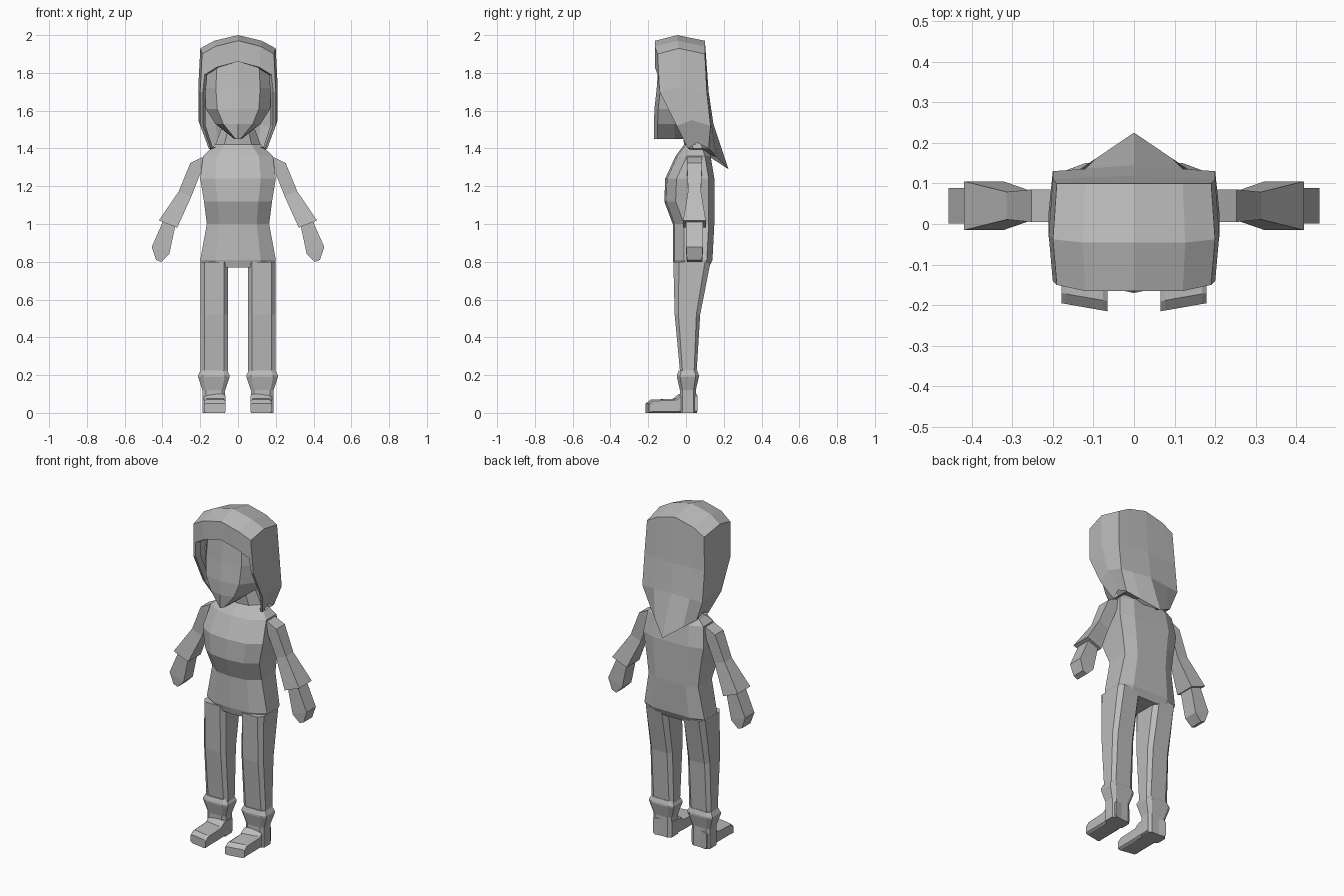
import bpy, bmesh
from mathutils import Vector

cube = bpy.data.objects.get("Cube")
if cube:
    bpy.data.objects.remove(cube)

grey = bpy.data.materials.new("plain_grey")
grey.use_nodes = True
colour = (0.5, 0.5, 0.5, 1)
grey.diffuse_color = colour
grey.node_tree.nodes["Principled BSDF"].inputs["Base Color"].default_value = colour

ACROSS, DEPTH, UP = Vector((1, 0, 0)), Vector((0, 1, 0)), Vector((0, 0, 1))


def point(x, y, z):
    return Vector((x, y, z))


def bridge(bm, rows, closed):
    """Join neighbouring rows of points with quads and return the row vertices."""
    strips = [[bm.verts.new(corner) for corner in row] for row in rows]
    for lower, upper in zip(strips, strips[1:]):
        count = len(lower)
        for i in range(count if closed else count - 1):
            j = (i + 1) % count
            bm.faces.new((lower[i], lower[j], upper[j], upper[i]))
    return strips


def finish(name, bm):
    bmesh.ops.recalc_face_normals(bm, faces=bm.faces)
    mesh = bpy.data.meshes.new(name)
    bm.to_mesh(mesh)
    bm.free()
    mesh.materials.append(grey)
    part = bpy.data.objects.new(name, mesh)
    bpy.context.collection.objects.link(part)


def weld(bm):
    bmesh.ops.remove_doubles(bm, verts=bm.verts, dist=0.001)


def symmetric(name, *panels, caps=False):
    """Skin the left half and weld its reflection to it."""
    bm = bmesh.new()
    for rows in panels:
        strips = bridge(bm, rows, closed=False)
        if caps:
            bm.faces.new(strips[0])
            bm.faces.new(strips[-1])
    weld(bm)
    everything = bm.verts[:] + bm.edges[:] + bm.faces[:]
    bmesh.ops.mirror(bm, geom=everything, axis='X', merge_dist=0.001)
    weld(bm)
    finish(name, bm)


def pair(name, rings):
    """Capped loft, built once on each side."""
    for side, sign in (("left", 1), ("right", -1)):
        bm = bmesh.new()
        strips = bridge(bm, [[point(sign * p.x, p.y, p.z) for p in ring] for ring in rings], closed=True)
        bm.faces.new(strips[0])
        bm.faces.new(strips[-1])
        weld(bm)
        finish(f"{side}_{name}", bm)


def ring(centre, u, v, cut=0.7):
    """Rectangle spanned by u and v, with its corners cut off."""
    corners = []
    for a, b in ((u, v), (v, -u), (-u, -v), (-v, u)):
        corners += [centre + a + b * cut, centre + a * cut + b]
    return corners


def half_ring(z, width, front, back):
    """Left half of a torso section, from breastbone to spine."""
    return [point(0, front, z), point(width * 0.6, front + 0.01, z), point(width, front + 0.06, z),
            point(width, back - 0.03, z), point(width * 0.6, back, z), point(0, back, z)]


# Torso and neck: height, half width, front, back
trunk = [(0.77, 0.19, -0.06, 0.12), (0.81, 0.2, -0.07, 0.14), (1, 0.165, -0.07, 0.15),
         (1.12, 0.18, -0.115, 0.15), (1.24, 0.2, -0.11, 0.15), (1.36, 0.185, -0.055, 0.13),
         (1.42, 0.12, -0.01, 0.11), (1.5, 0.09, -0.02, 0.1)]
symmetric("torso_and_neck", [half_ring(*section) for section in trunk], caps=True)

# Legs: height, front, back
legs = [(0.2, -0.03, 0.055), (0.52, -0.06, 0.075), (0.8, -0.067, 0.13)]
pair("leg", [ring(point(0.125, (front + back) / 2, z), ACROSS * 0.073, DEPTH * (back - front) / 2)
             for z, front, back in legs])

# Boot shafts with a flared cuff: height, half width
shaft = [(0, 0.06), (0.12, 0.06), (0.19, 0.083), (0.2, 0.083), (0.225, 0.07)]
pair("boot_shaft", [ring(point(0.128, 0.01, z), ACROSS * half, DEPTH * half * 0.7)
                    for z, half in shaft])

# Boot feet from heel to toe: depth, height of the upper
foot = [(0.05, 0.1), (-0.03, 0.1), (-0.06, 0.075), (-0.18, 0.07), (-0.205, 0.05)]
pair("boot_foot", [ring(point(0.122, y, top / 2), ACROSS * 0.057 + DEPTH * 0.01, UP * top / 2, cut=0.8)
                   for y, top in foot])


def limb(name, stations):
    """Boxy limb that hangs outward: x, z, half width, half depth."""
    slant = (ACROSS + UP * 0.4).normalized()
    pair(name, [ring(point(x, 0.045, z), slant * half, DEPTH * depth, cut=1)
                for x, z, half, depth in stations])


# Sleeves and hands
limb("sleeve", [(0.18, 1.35, 0.01, 0.04), (0.22, 1.31, 0.035, 0.04),
                (0.28, 1.16, 0.036, 0.034), (0.37, 1, 0.052, 0.06)])
limb("hand", [(0.365, 1, 0.035, 0.044), (0.41, 0.86, 0.05, 0.044), (0.42, 0.805, 0.015, 0.04)])

# Head with a pointed chin: height, half width, front
head = [(1.45, 0.02, -0.17), (1.53, 0.12, -0.17), (1.61, 0.17, -0.167),
        (1.72, 0.18, -0.155), (1.86, 0.17, -0.145)]
symmetric("head", [[point(0, front, z), point(width * 0.65, front + 0.02, z), point(width, -0.06, z),
                    point(width, 0.1, z), point(0, 0.1, z)] for z, width, front in head], caps=True)

# Hair arch from parting to tip: half width, height, front, back
arch = [(0, 1.97, -0.165, 0.1), (0.12, 1.94, -0.165, 0.1), (0.19, 1.9, -0.15, 0.1),
        (0.2, 1.7, -0.14, 0.11), (0.2, 1.52, -0.05, 0.13), (0.155, 1.4, 0.01, 0.12)]
rim = [point(x, front, z) for x, z, front, back in arch]
rear = [point(x, back, z) for x, z, front, back in arch]
crown = [a.lerp(b, 0.45) + ACROSS * a.x * 0.05 + UP * 0.03 for a, b in zip(rim, rear)]
fringe = [point(p.x * 0.93, p.y, p.z - (0.11 if p.z > 1.8 else 0)) for p in rim]
lining = [point(p.x * 0.92, p.y + 0.03, p.z) for p in fringe]

# Back of the hair, falling to a point behind the neck and turning under
spine = [point(0, 0.12, 1.7), point(0, 0.145, 1.53), point(0, 0.225, 1.29), point(0, 0.08, 1.43)]
edges = rear[3:] + rim[-1:]
fall = [rear[:3]] + [[mid, mid.lerp(edge, 0.6), edge] for mid, edge in zip(spine, edges)]
symmetric("hair", [lining, fringe, rim, crown, rear], fall)
